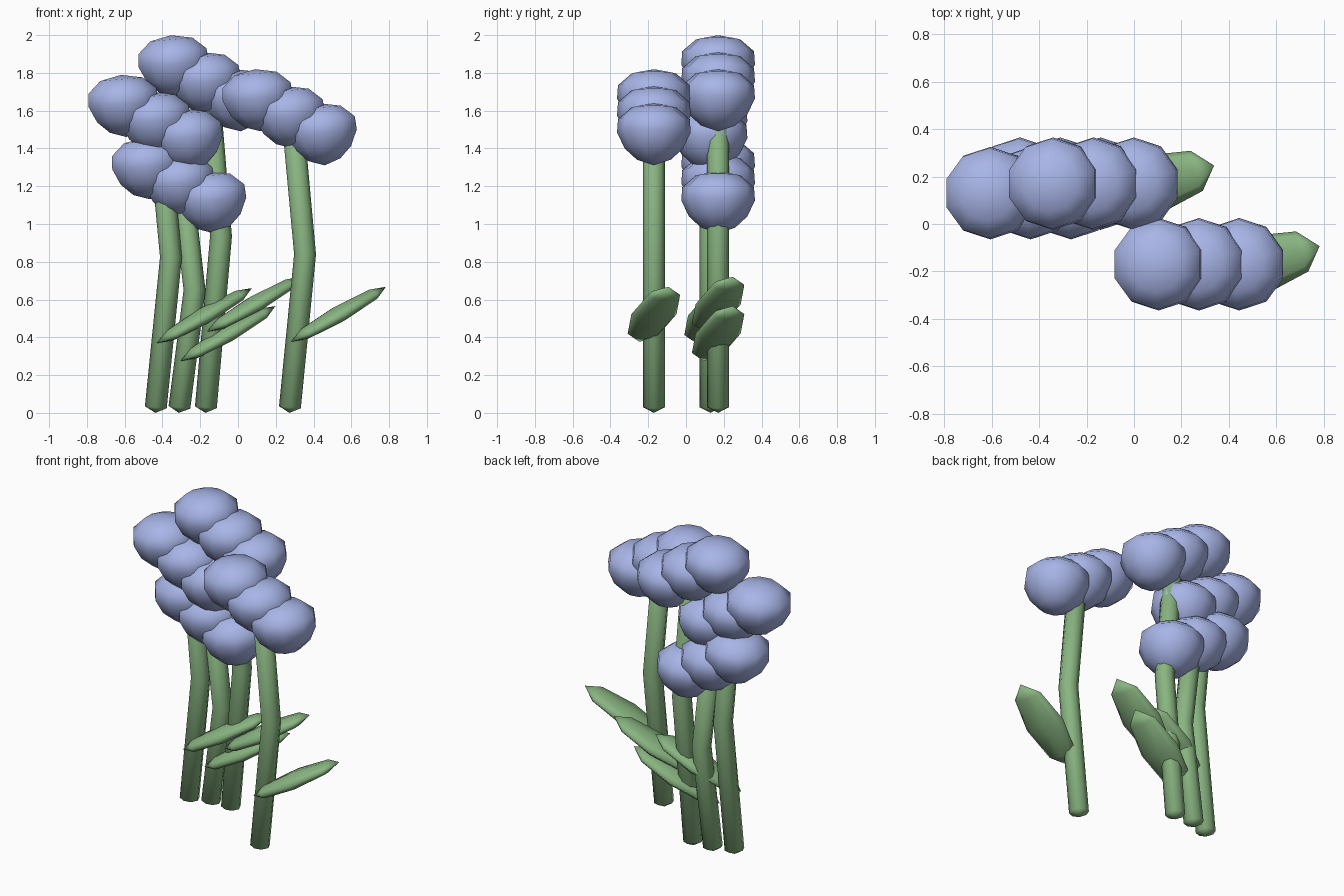
import bpy, bmesh, math
from mathutils import Vector, Matrix

if "Cube" in bpy.data.objects:
    bpy.data.objects.remove(bpy.data.objects["Cube"])


def material(name, col):
    m = bpy.data.materials.new(name)
    m.diffuse_color = (*col, 1)
    m.use_nodes = True
    m.node_tree.nodes["Principled BSDF"].inputs["Base Color"].default_value = m.diffuse_color
    return m


GREEN = material("leaf_green", (0.25, 0.46, 0.22))
BLUE = material("petal_blue", (0.39, 0.46, 0.80))


def loft(name, rings, start, end, mat, matrix=Matrix()):
    """Skin equal-sized rings and close both ends with a point."""
    bm = bmesh.new()
    loops = [[bm.verts.new(p) for p in r] for r in rings]
    a, b = bm.verts.new(start), bm.verts.new(end)
    n = len(loops[0])
    for i in range(n):
        j = (i + 1) % n
        for lo, hi in zip(loops, loops[1:]):
            bm.faces.new((lo[i], lo[j], hi[j], hi[i]))
        bm.faces.new((a, loops[0][j], loops[0][i]))
        bm.faces.new((b, loops[-1][i], loops[-1][j]))
    bmesh.ops.recalc_face_normals(bm, faces=bm.faces)
    for f in bm.faces:
        f.smooth = True
    me = bpy.data.meshes.new(name)
    bm.to_mesh(me)
    bm.free()
    me.materials.append(mat)
    ob = bpy.data.objects.new(name, me)
    ob.matrix_world = matrix
    bpy.context.collection.objects.link(ob)
    return ob


def circle(n, rx, ry, z, phase=0.0):
    return [(rx * math.cos(2 * math.pi * i / n + phase),
             ry * math.sin(2 * math.pi * i / n + phase), z) for i in range(n)]


def stem(name, x, y, top):
    # bent tube leaning right, then back
    pts = [Vector((x, y, 0.03)), Vector((x + 0.08, y, top * 0.525)), Vector((x + 0.01, y, top))]
    d1, d2 = (pts[1] - pts[0]).normalized(), (pts[2] - pts[1]).normalized()
    rings = []
    for p, d in zip(pts, (d1, (d1 + d2).normalized(), d2)):
        u, v = Vector((0, 1, 0)).cross(d), Vector((0, 1, 0))
        rings.append([p + u * c[0] + v * c[1] for c in circle(8, 0.058, 0.058, 0)])
    loft(name, rings, pts[0] - d1 * 0.03, pts[2] + d2 * 0.03, GREEN)


def leaf(name, x, y, z):
    # flat pointed leaf, long axis along local z
    h, w, t = 0.30, 0.125, 0.045
    rings = [circle(8, t * math.sin(a), w * math.sin(a), -h * math.cos(a))
             for a in (math.pi / 4, math.pi / 2, 3 * math.pi / 4)]
    m = (Matrix.Translation((x, y, z)) @ Matrix.Rotation(math.radians(17), 4, 'Z')
         @ Matrix.Rotation(math.radians(61), 4, 'Y'))
    loft(name, rings, (0, 0, -h), (0, 0, h), GREEN, m)


def bloom(name, x, y, top):
    # full-topped bud tapering to a point below
    prof = [(0.09, -0.135), (0.155, -0.075), (0.195, 0.01), (0.19, 0.08), (0.118, 0.142)]
    rings = [circle(10, r, r, z, math.pi / 10) for r, z in prof]
    m = Matrix.Translation((x, y, top - 0.165)) @ Matrix.Rotation(math.radians(-5), 4, 'Y')
    loft(name, rings, (0, 0, -0.165), (0, 0, 0.165), BLUE, m)


# four flowers: x, y, height of head, leaf height
flowers = [(0.275, -0.17, 1.82, 0.522), (-0.435, 0.13, 1.79, 0.515),
           (-0.17, 0.17, 2.00, 0.575), (-0.31, 0.17, 1.46, 0.42)]
for k, (x, y, top, lz) in enumerate(flowers, 1):
    stem(f"stem_{k}", x, y, top - 0.22)
    leaf(f"leaf_{k}", x + 0.257, y, lz)
    for i in range(3):
        bloom(f"bloom_{k}_{i + 1}", x + 0.17 * (i - 1), y, top - 0.09 * i)
